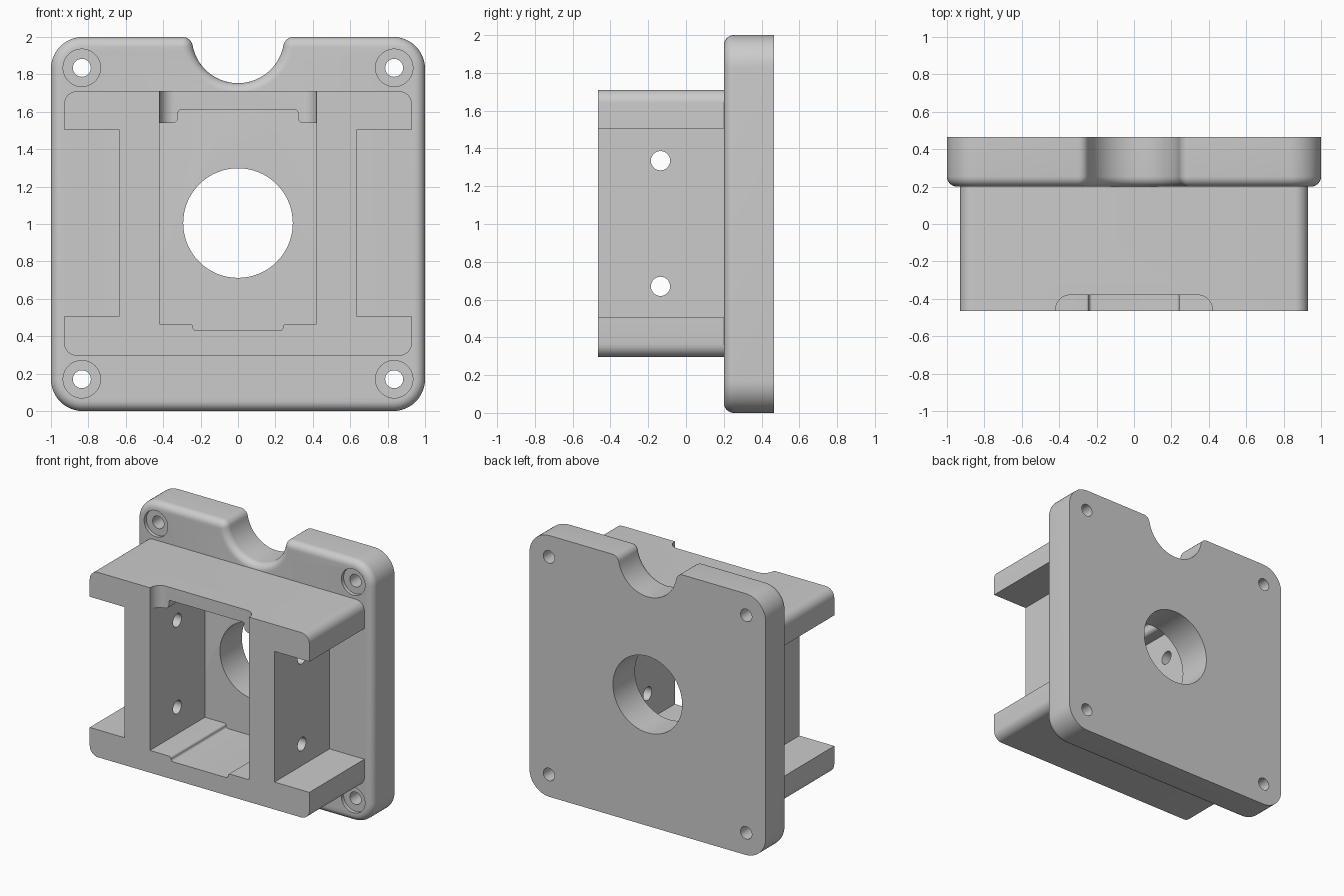
import bpy, bmesh, math
from mathutils import Vector

cube = bpy.data.objects.get("Cube")
if cube:
    bpy.data.objects.remove(cube, do_unlink=True)

grey = bpy.data.materials.new("plain_grey")
grey.use_nodes = True
colour = (0.6, 0.6, 0.6, 1)
grey.diffuse_color = colour
grey.node_tree.nodes["Principled BSDF"].inputs["Base Color"].default_value = colour

AXES = {"x": lambda a, b, d: (d, a, b),
        "y": lambda a, b, d: (a, d, b),
        "z": lambda a, b, d: (a, b, d)}


def rounded(corners, steps=8):
    """Outline from right-angled corners (a, b, radius)."""
    pts = []
    for i, (a, b, r) in enumerate(corners):
        p = Vector((a, b))
        if not r:
            pts.append(p)
            continue
        u = (Vector(corners[i - 1][:2]) - p).normalized()
        v = (Vector(corners[(i + 1) % len(corners)][:2]) - p).normalized()
        for k in range(steps + 1):
            t = math.pi / 2 * (1 - k / steps)
            pts.append(p + r * (u + v) - r * (u * math.cos(t) + v * math.sin(t)))
    return pts


def arc(ca, cb, r, start, end, steps):
    angles = [start + (end - start) * k / steps for k in range(steps + 1)]
    return [(ca + r * math.cos(t), cb + r * math.sin(t)) for t in angles]


def circle(ca, cb, r, steps=48):
    return arc(ca, cb, r, 0, math.tau, steps)[:-1]


def mirrored(half):
    """Complete a profile listed on the +x side."""
    return half + [(-a, *rest) for a, *rest in reversed(half)]


def prism(name, pts, axis, start, end, fillet=0):
    """Extrude a profile along an axis, optionally rounding the start rim."""
    bm = bmesh.new()
    lo = [bm.verts.new(AXES[axis](a, b, start)) for a, b in pts]
    hi = [bm.verts.new(AXES[axis](a, b, end)) for a, b in pts]
    front = bm.faces.new(lo)
    bm.faces.new(hi[::-1])
    n = len(pts)
    for i in range(n):
        j = (i + 1) % n
        bm.faces.new((lo[i], hi[i], hi[j], lo[j]))
    bmesh.ops.recalc_face_normals(bm, faces=bm.faces)
    if fillet:
        bmesh.ops.bevel(bm, geom=list(front.edges), offset=fillet, segments=7,
                        profile=0.5, affect="EDGES", clamp_overlap=False)
    mesh = bpy.data.meshes.new(name)
    bm.to_mesh(mesh)
    bm.free()
    obj = bpy.data.objects.new(name, mesh)
    bpy.context.collection.objects.link(obj)
    obj.data.materials.append(grey)
    return obj


def carve(obj, cutters):
    """Subtract the cutters, keep the result and shade it."""
    for c in cutters:
        mod = obj.modifiers.new("cut", "BOOLEAN")
        mod.operation, mod.solver, mod.object = "DIFFERENCE", "EXACT", c
    graph = bpy.context.evaluated_depsgraph_get()
    result = bpy.data.meshes.new_from_object(obj.evaluated_get(graph))
    obj.modifiers.clear()
    obj.data = result
    for c in cutters:
        bpy.data.objects.remove(c, do_unlink=True)
    bpy.ops.object.select_all(action="DESELECT")
    obj.select_set(True)
    bpy.context.view_layer.objects.active = obj
    bpy.ops.object.shade_smooth_by_angle(angle=math.radians(30))


# Mounting plate outline, with a half-round notch blended into the top edge
notch, blend = 0.247, 0.055
cx = math.sqrt((notch + blend) ** 2 - blend ** 2)
tilt = math.asin(blend / (notch + blend))
outline = rounded([(-1, 2, 0.17), (-1, 0, 0.17), (1, 0, 0.17), (1, 2, 0.17)], 12)
outline += arc(cx, 2 - blend, blend, math.pi / 2, math.pi - tilt, 8)
outline += arc(0, 2, notch, -tilt, tilt - math.pi, 32)[1:-1]
outline += arc(-cx, 2 - blend, blend, tilt, math.pi / 2, 8)
plate = prism("mounting_plate", outline, "y", 0.2, 0.465, fillet=0.054)

# Central opening and counterbored screw holes
cutters = [prism("opening", circle(0, 1.005, 0.293, 64), "y", 0.1, 0.6)]
for x in (-0.835, 0.835):
    for z in (0.17, 1.835):
        cutters.append(prism("screw_hole", circle(x, z, 0.048, 32), "y", 0.1, 0.6))
        cutters.append(prism("counterbore", circle(x, z, 0.1), "y", 0.1, 0.228))
carve(plate, cutters)

# Housing: two flanges joined by two upright webs
half = [(0.93, 0.295, 0.07), (0.93, 0.505, 0), (0.635, 0.505, 0),
        (0.635, 1.505, 0), (0.93, 1.505, 0), (0.93, 1.71, 0.07)]
housing = prism("housing", rounded(mirrored(half)), "y", -0.465, 0.205)

# Stepped pocket, rounded relief in the top flange and cross holes in the webs
half = [(0.24, 0.43, 0.017), (0.24, 0.465, 0.017), (0.42, 0.465, 0),
        (0.42, 1.54, 0), (0.32, 1.54, 0.03), (0.32, 1.61, 0.015)]
pocket = prism("pocket", rounded(mirrored(half)), "y", -0.6, 0.3)
half = [(0.42, -0.6, 0), (0.42, -0.38, 0.08)]
relief = prism("relief", rounded(mirrored(half), 12), "z", 1.5, 1.8)
cutters = [pocket, relief]
for z in (0.67, 1.335):
    cutters.append(prism("cross_hole", circle(-0.135, z, 0.051, 32), "x", -0.8, 0.8))
carve(housing, cutters)
